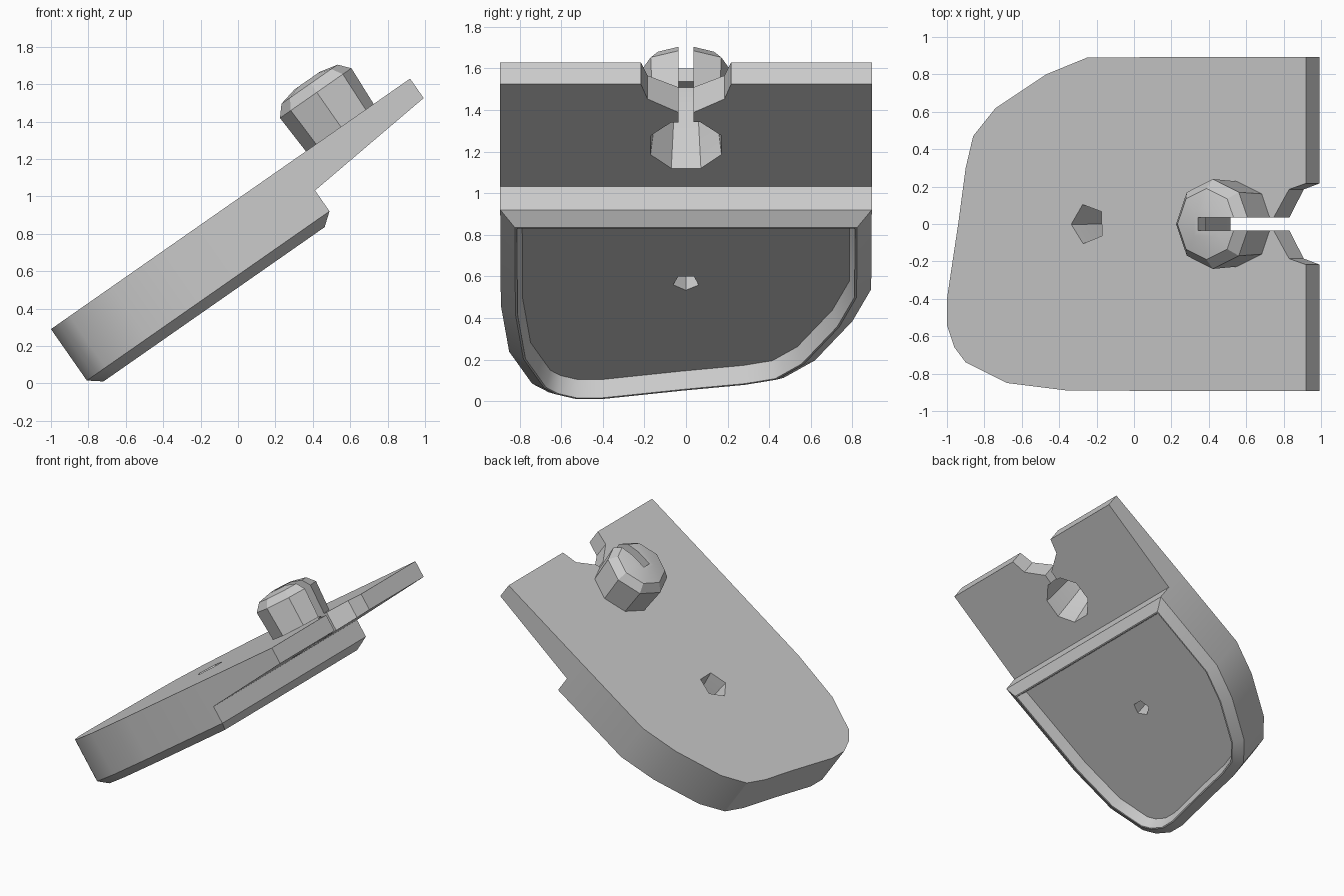
import bpy, bmesh, math
from mathutils import Matrix

if "Cube" in bpy.data.objects:
    bpy.data.objects.remove(bpy.data.objects["Cube"])

grey = bpy.data.materials.new("light_grey")
grey.use_nodes = True
grey.diffuse_color = (0.6, 0.6, 0.6, 1)
grey.node_tree.nodes["Principled BSDF"].inputs["Base Color"].default_value = (0.6, 0.6, 0.6, 1)


def make(name, bm):
    bmesh.ops.recalc_face_normals(bm, faces=bm.faces)
    mesh = bpy.data.meshes.new(name)
    bm.to_mesh(mesh)
    bm.free()
    mesh.materials.append(grey)
    ob = bpy.data.objects.new(name, mesh)
    bpy.context.collection.objects.link(ob)
    return ob


def loft(name, rings):
    """Closed solid through rings of equal point count."""
    bm = bmesh.new()
    loops = [[bm.verts.new(p) for p in ring] for ring in rings]
    n = len(loops[0])
    for a, b in zip(loops, loops[1:]):
        for i in range(n):
            j = (i + 1) % n
            bm.faces.new((a[i], a[j], b[j], b[i]))
    bm.faces.new(loops[0])
    bm.faces.new(loops[-1])
    return make(name, bm)


def turned(name, profile, sides, centre, start=0.0):
    """Faceted round solid standing on the slope axis."""
    angles = [start + 2 * math.pi * i / sides for i in range(sides)]
    return loft(name, [[(centre + r * math.cos(a), r * math.sin(a), w) for a in angles]
                       for r, w in profile])


def combine(target, tool, operation):
    mod = target.modifiers.new(operation, "BOOLEAN")
    mod.operation, mod.object, mod.solver = operation, tool, "EXACT"
    bpy.context.view_layer.objects.active = target
    bpy.ops.object.modifier_apply(modifier=mod.name)
    bpy.data.objects.remove(tool)


# Plate outline, laid flat: toe on -x, thin tab on +x, top surface at zero
TILT = math.radians(34.9)
END, STEP, HALF = 2.341, 1.582, 0.893
toe = [(-.25, .89), (-.47, .80), (-.74, .62), (-.86, .47), (-.90, .30), (-.94, 0),
       (-1, -.40), (-1, -.54), (-.96, -.66), (-.90, -.74), (-.68, -.85), (-.36, -.89)]
outline = [(END, HALF), (STEP, HALF)]
outline += [((x + 1) / math.cos(TILT), y) for x, y in toe]
outline += [(STEP, -HALF), (END, -HALF)]

bm = bmesh.new()
top = [bm.verts.new((u, v, 0)) for u, v in outline]
low = [bm.verts.new((u, v, -.127 if u == END else -.2)) for u, v in outline]
bm.faces.new(top)
for i in range(len(top)):
    j = (i + 1) % len(top)
    bm.faces.new((top[i], top[j], low[j], low[i]))
bm.faces.new((low[0], low[1], low[-2], low[-1]))
sole = bm.faces.new(low[1:-1])
bmesh.ops.recalc_face_normals(bm, faces=bm.faces)

# Thick block below the tab: wall, chamfer, narrow rim, sunken sole
for inset, level in ((0, -.335), (.07, -.39), (.01, -.39), (.025, -.30)):
    bmesh.ops.inset_region(bm, faces=[sole], thickness=inset, depth=0,
                           use_even_offset=True, use_boundary=True)
    for vert in sole.verts:
        vert.co.z = level
plate = make("wedge_plate", bm)

# Faceted hollow knob
KNOB = 1.89
knob = turned("knob", [(.225, -.06), (.24, .225), (.19, .283), (.09, .306)], 8, KNOB)
combine(plate, knob, "UNION")
cavity = turned("knob_cavity", [(.20, -.3), (.185, -.18), (.15, .12), (.10, .23)], 8, KNOB, .39)
combine(plate, cavity, "DIFFERENCE")

# Slot through the knob, widening into the notch at the tab end
half = [(1.85, .035), (2.13, .035), (2.23, .185), (2.35, .22), (2.5, .22)]
shape = half + [(u, -v) for u, v in reversed(half)]
notch = loft("slot_notch", [[(u, v, w) for u, v in shape] for w in (-.6, .6)])
combine(plate, notch, "DIFFERENCE")

# Tapered five-sided hole through the block
hole = turned("tapered_hole", [(.125, .05), (.11, 0), (.065, -.26), (.06, -.45)], 5, .92, 1.9)
combine(plate, hole, "DIFFERENCE")

# Tilt into place
plate.data.transform(Matrix.Translation((-1, 0, .29)) @ Matrix.Rotation(-TILT, 4, "Y"))
bpy.ops.object.select_all(action="DESELECT")
plate.select_set(True)
bpy.context.view_layer.objects.active = plate
bpy.ops.object.shade_smooth_by_angle(angle=math.radians(28))
